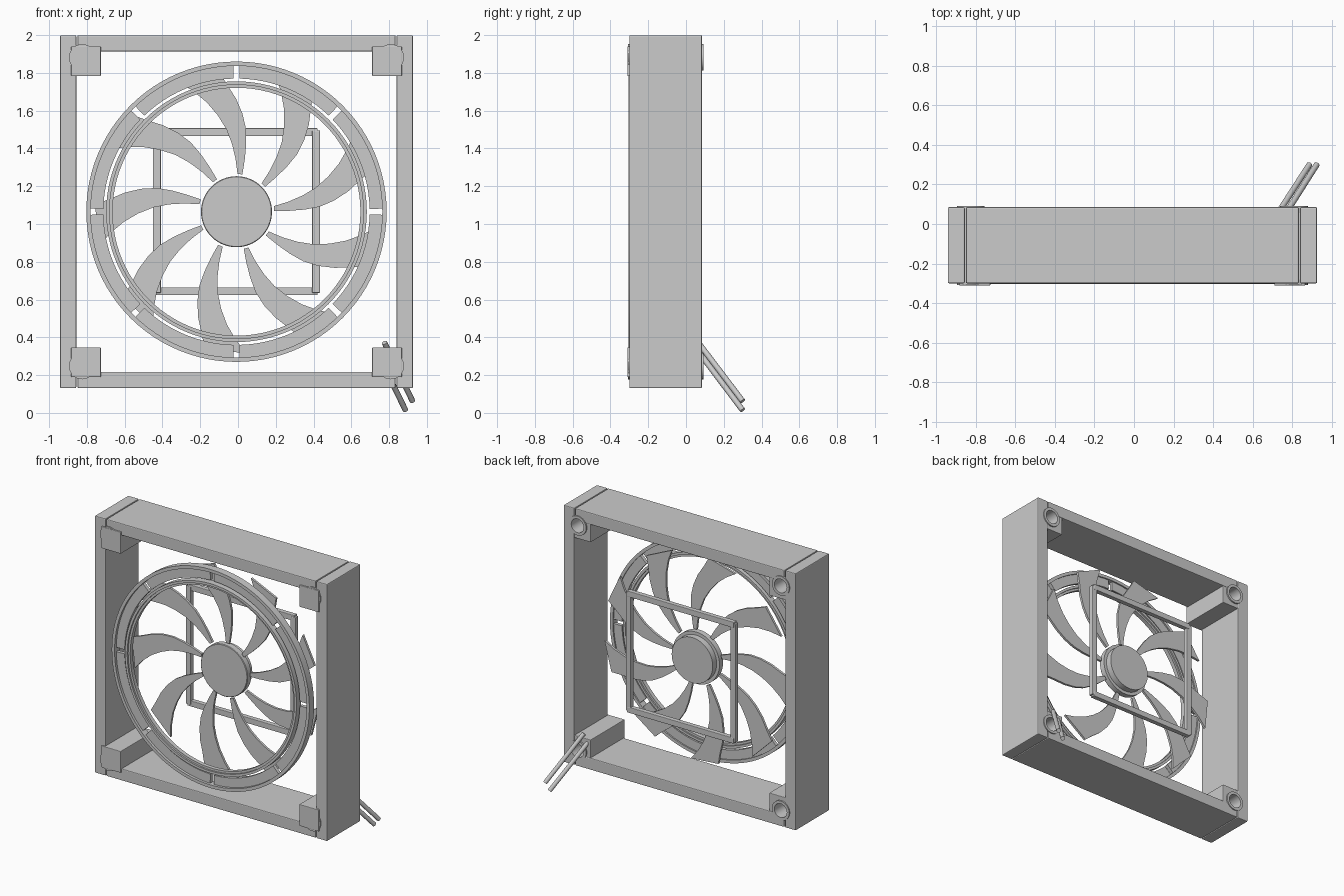
import bpy, bmesh, math
from mathutils import Vector

cube = bpy.data.objects.get("Cube")
if cube:
    bpy.data.objects.remove(cube, do_unlink=True)

CX, CZ = -0.008, 1.065          # fan axis
FRONT, BACK = -0.30, 0.085      # frame depth
HALF, INNER = 0.934, 0.848      # frame half sizes

grey = bpy.data.materials.new("light_grey")
grey.use_nodes = True
grey.diffuse_color = (0.6, 0.6, 0.6, 1)
grey.node_tree.nodes["Principled BSDF"].inputs["Base Color"].default_value = grey.diffuse_color


def finish(name, bm, bevel=0, smooth=False):
    bmesh.ops.recalc_face_normals(bm, faces=bm.faces)
    if bevel:
        bmesh.ops.bevel(bm, geom=bm.edges[:], offset=bevel, segments=2, affect='EDGES', profile=0.5)
    mesh = bpy.data.meshes.new(name)
    bm.to_mesh(mesh)
    bm.free()
    mesh.materials.append(grey)
    ob = bpy.data.objects.new(name, mesh)
    bpy.context.collection.objects.link(ob)
    if smooth:
        bpy.ops.object.select_all(action='DESELECT')
        ob.select_set(True)
        bpy.context.view_layer.objects.active = ob
        bpy.ops.object.shade_smooth_by_angle(angle=math.radians(35))
    return ob


def box(name, x, y, z, bevel=0.004):
    """Box from (low, high) pairs, x and z measured from the fan axis."""
    bm = bmesh.new()
    bmesh.ops.create_cube(bm, size=1)
    for v in bm.verts:
        for i, (lo, hi) in enumerate((x, y, z)):
            v.co[i] = (lo + hi) / 2 + v.co[i] * (hi - lo)
        v.co += Vector((CX, 0, CZ))
    return finish(name, bm, bevel)


def lathe(name, profile, a0=0, a1=360, steps=96, centre=(0, 0)):
    """Sweep a closed (radius, y) profile about the y direction."""
    bm = bmesh.new()
    full = a1 - a0 == 360
    rows = []
    for i in range(steps if full else steps + 1):
        a = math.radians(a0 + (a1 - a0) * i / steps)
        rows.append([bm.verts.new((CX + centre[0] + r * math.cos(a), y,
                                   CZ + centre[1] + r * math.sin(a))) for r, y in profile])
    n = len(profile)
    for i in range(steps):
        p, q = rows[i], rows[(i + 1) % len(rows)]
        for j in range(n):
            k = (j + 1) % n
            bm.faces.new((p[j], p[k], q[k], q[j]))
    if not full:
        bm.faces.new(rows[0])
        bm.faces.new(rows[-1])
    bmesh.ops.remove_doubles(bm, verts=bm.verts, dist=1e-5)
    return finish(name, bm, smooth=True)


def band(r0, r1, y0, y1):
    return [(r0, y0), (r1, y0), (r1, y1), (r0, y1)]


def cut(ob, cutter):
    mod = ob.modifiers.new("hole", 'BOOLEAN')
    mod.object, mod.operation, mod.solver = cutter, 'DIFFERENCE', 'EXACT'
    bpy.context.view_layer.objects.active = ob
    bpy.ops.object.modifier_apply(modifier=mod.name)


def rod(name, start, end, radius):
    start, end = Vector(start), Vector(end)
    bm = bmesh.new()
    bmesh.ops.create_cone(bm, cap_ends=True, segments=16, radius1=radius, radius2=radius,
                          depth=(end - start).length)
    rot = (end - start).to_track_quat('Z', 'Y').to_matrix()
    for v in bm.verts:
        v.co = rot @ v.co + (start + end) / 2
    return finish(name, bm, smooth=True)


# Outer frame: tall sides, with top and bottom fitted between thin seams
bars = {}
for s, side, level in ((1, "left", "top"), (-1, "right", "bottom")):
    span = sorted((s * INNER, s * HALF))
    bars[side] = box(side + "_frame_side", span, (FRONT, BACK), (-HALF, HALF), 0.006)
    bars[level] = box(level + "_frame_bar", (-INNER + 0.006, INNER - 0.006), (FRONT, BACK), span, 0.006)

# Corner mounts: block, front pad, blind screw hole and raised rims
for sx, side in ((1, "left"), (-1, "right")):
    for sz, level in ((1, "top"), (-1, "bottom")):
        name = f"{level}_{side}_"
        xs, zs = (sorted((s * 0.718, s * 0.875)) for s in (sx, sz))
        block = box(name + "corner_block", xs, (FRONT + 0.01, BACK - 0.003), zs)
        hole = (sx * 0.817, sz * 0.817)
        cutter = lathe("hole_cutter", [(0, -0.27), (0.05, -0.27), (0.05, 0.2), (0, 0.2)], steps=32, centre=hole)
        cutter.hide_render = True
        for ob in (block, bars[side], bars[level]):
            cut(ob, cutter)
        bpy.data.objects.remove(cutter, do_unlink=True)
        box(name + "front_pad", xs, (FRONT - 0.011, FRONT + 0.02), zs)
        lathe(name + "back_rim", band(0.05, 0.07, BACK - 0.03, BACK + 0.007), steps=32, centre=hole)
        lathe(name + "front_rim", band(0.05, 0.07, FRONT - 0.008, FRONT + 0.02), steps=32, centre=hole)

# Front intake ring: two raised rims and eight recessed plates
lathe("outer_ring", band(0.772, 0.795, FRONT - 0.004, FRONT + 0.05))
lathe("inner_ring", band(0.672, 0.690, FRONT - 0.002, FRONT + 0.05))
lathe("inner_ring_lip", band(0.656, 0.674, FRONT + 0.01, FRONT + 0.04))
for i in range(8):
    lathe(f"ring_plate_{i + 1}", band(0.705, 0.773, FRONT + 0.015, FRONT + 0.04),
          i * 45 + 1.2, i * 45 + 43.8, steps=12)

# Rotor hub: front cap, groove and stepped back
lathe("hub", [(0, -0.15), (0.184, -0.15), (0.188, -0.146), (0.188, -0.105),
              (0.165, -0.105), (0.165, -0.06), (0, -0.06)], steps=64)

# Swept blades: (radius, trailing angle, leading angle)
SECTIONS = [(0.2, -4, 3.5), (0.28, -4, 6), (0.36, -3.2, 8.8), (0.44, -1.6, 12),
            (0.52, 1.5, 16), (0.6, 5.3, 20.2), (0.68, 9.5, 24.8), (0.75, 12, 29)]
for b in range(9):
    bm = bmesh.new()
    rows = []
    for r, lo, hi in SECTIONS:
        pts = []
        for ang, y in ((lo, -0.135), (hi, -0.135), (hi, -0.118), (lo, -0.118)):
            a = math.radians(5 + 40 * b + ang)
            pts.append(bm.verts.new((CX + r * math.cos(a), y, CZ + r * math.sin(a))))
        rows.append(pts)
    for p, q in zip(rows, rows[1:]):
        for j in range(4):
            bm.faces.new((p[j], p[(j + 1) % 4], q[(j + 1) % 4], q[j]))
    bm.faces.new(rows[0])
    bm.faces.new(rows[-1])
    finish(f"blade_{b + 1}", bm, smooth=True)

# Square brace behind the rotor
for s, side, level in ((1, "left", "top"), (-1, "right", "bottom")):
    span = sorted((s * 0.40, s * 0.442))
    box(side + "_brace_bar", span, (0.04, 0.075), (-0.43, 0.43))
    box(level + "_brace_bar", (-0.43, 0.43), (0.042, 0.077), span)

# Pair of cable leads at the lower left of the back
rod("lower_cable", (0.735, 0.065, 0.325), (0.887, 0.30, 0.014), 0.015)
rod("upper_cable", (0.775, 0.065, 0.372), (0.924, 0.30, 0.062), 0.015)
